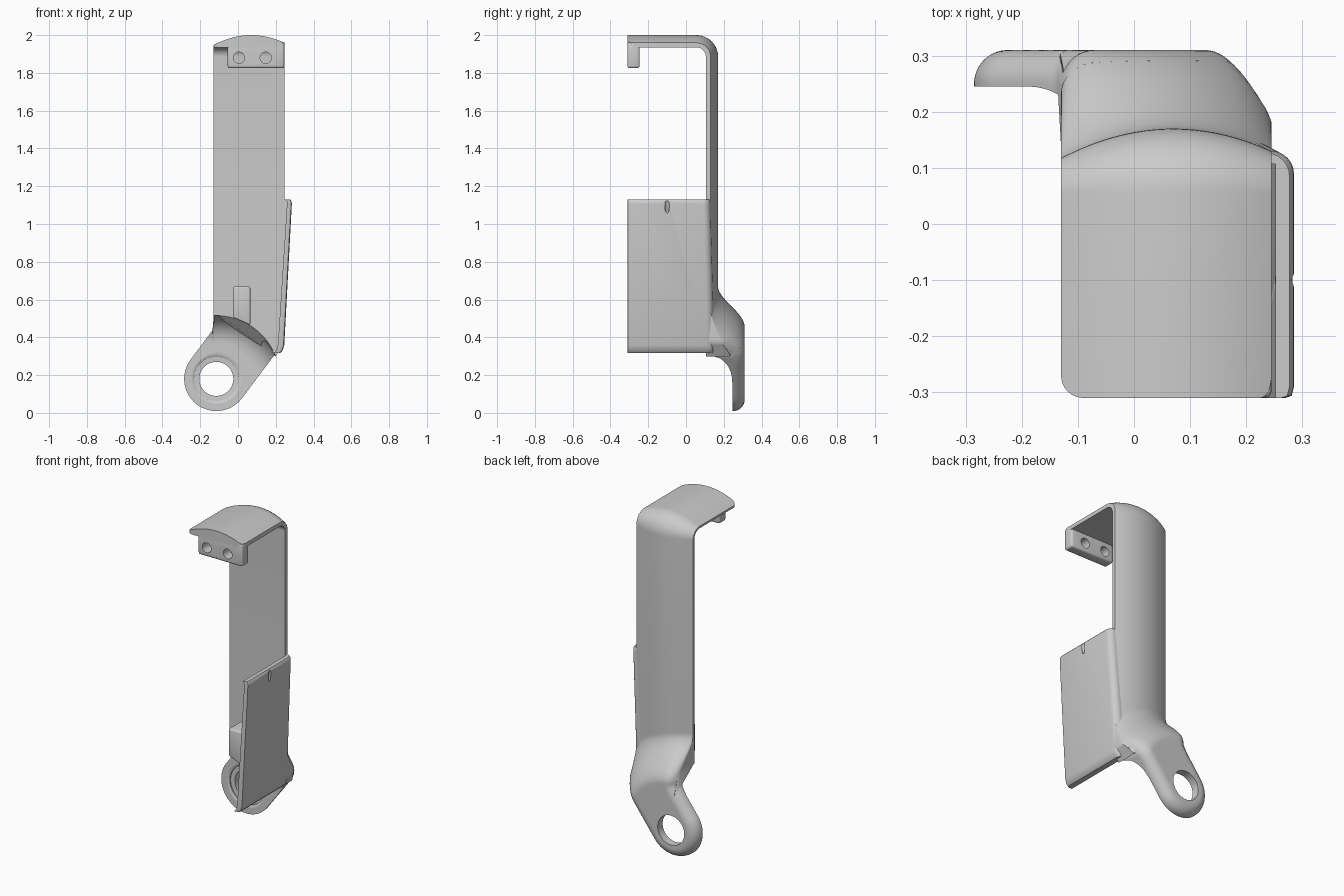
import bpy, bmesh, math
from mathutils import Vector, Matrix

if "Cube" in bpy.data.objects:
    bpy.data.objects.remove(bpy.data.objects["Cube"])

grey = bpy.data.materials.new("plain_grey")
grey.use_nodes = True
COLOUR = (0.6, 0.6, 0.6, 1)
grey.diffuse_color = COLOUR
grey.node_tree.nodes["Principled BSDF"].inputs["Base Color"].default_value = COLOUR

HX, HZ, FOOT_R, EYE_R = -0.115, 0.18, 0.17, 0.09   # eye of the foot
ARC_R = 0.335                            # where the plate meets the foot
LEFT, RIGHT = -0.13, 0.245               # plate edges
FACE_Y, ARM_Z, BEND = 0.105, 1.935, 0.05  # inner faces and bend radius


def finish(name, bm):
    if bm.calc_volume(signed=True) < 0:
        bmesh.ops.reverse_faces(bm, faces=bm.faces[:])
    mesh = bpy.data.meshes.new(name)
    bm.to_mesh(mesh)
    bm.free()
    obj = bpy.data.objects.new(name, mesh)
    bpy.context.collection.objects.link(obj)
    mesh.materials.append(grey)
    return obj


def activate(obj):
    bpy.ops.object.select_all(action='DESELECT')
    obj.select_set(True)
    bpy.context.view_layer.objects.active = obj


def loft(name, rings, closed=False):
    """Skin closed rings of equal length; cap the ends or join them in a loop."""
    bm = bmesh.new()
    rows = [[bm.verts.new(p) for p in ring] for ring in rings]
    n = len(rows[0])
    for a, b in zip(rows, rows[1:] + (rows[:1] if closed else [])):
        for i in range(n):
            j = (i + 1) % n
            bm.faces.new((a[i], a[j], b[j], b[i]))
    if not closed:
        bm.faces.new(rows[0][::-1])
        bm.faces.new(rows[-1])
    return finish(name, bm)


def box(name, lo, hi, bevel):
    bm = bmesh.new()
    bmesh.ops.create_cube(bm, size=1)
    for v in bm.verts:
        v.co = Vector([(lo[k] + hi[k]) / 2 + v.co[k] * (hi[k] - lo[k]) for k in range(3)])
    bmesh.ops.bevel(bm, geom=bm.edges[:], offset=bevel, segments=3, profile=0.5, affect='EDGES')
    return finish(name, bm)


def drill(obj, centre, axis, radius, length):
    bm = bmesh.new()
    turn = Vector((0, 0, 1)).rotation_difference(Vector(axis)).to_matrix().to_4x4()
    bmesh.ops.create_cone(bm, cap_ends=True, segments=32, radius1=radius, radius2=radius,
                          depth=length, matrix=Matrix.Translation(centre) @ turn)
    cutter = finish("drill", bm)
    activate(obj)
    mod = obj.modifiers.new("cut", 'BOOLEAN')
    mod.operation, mod.solver, mod.object = 'DIFFERENCE', 'EXACT', cutter
    bpy.ops.object.modifier_apply(modifier=mod.name)
    bpy.data.objects.remove(cutter)


def edge_distance(x, z):
    """Distance inwards from the outline of plate and slanting foot."""
    dx, dz = x - HX, z - HZ
    if 0.6 * dx + 0.8 * dz < 0:
        return FOOT_R - math.hypot(dx, dz)
    side = 0.8 * dx - 0.6 * dz
    return min(max(side + FOOT_R, x - LEFT), FOOT_R - side, RIGHT - x)


def crown(x):
    return max(0.065 - (x - 0.07) ** 2 / 0.76, 0.012)


def thickness(x, z):
    u = (0.52 - math.hypot(x - HX, z - HZ)) / 0.24
    u = min(max(u, 0), 1)
    w = u * u * (3 - 2 * u)
    gap = min(max(0.06 - edge_distance(x, z), 0), 0.06)
    foot = 0.145 + math.sqrt(0.06 ** 2 - gap ** 2)
    return crown(x) * (1 - w) + foot * w


# Plate, top bend and arm: one crowned section swept from the foot arc upwards
COLS = 32
spread = [(1 - math.cos(math.pi * i / COLS)) / 2 for i in range(COLS + 1)]
rings = []
START, END = math.radians(92.6), math.radians(20.6)
ROWS, PLATE_Z = 50, 0.9
for k in range(ROWS + 1):
    f = k / ROWS
    pts = []
    for s in spread:
        a = START + (END - START) * s
        x0, z0 = HX + ARC_R * math.cos(a), HZ + ARC_R * math.sin(a)
        x1 = LEFT + (RIGHT - LEFT) * s
        pts.append((x0 + (x1 - x0) * min(1, f * 8), z0 + (PLATE_Z - z0) * f))
    rings.append([(x, FACE_Y, z) for x, z in pts]
                 + [(x, FACE_Y + thickness(x, z), z) for x, z in reversed(pts)])


def section(left, right, y, z, ny, nz):
    xs = [left + (right - left) * s for s in spread]
    return [(x, y, z) for x in xs] + [(x, y + ny * crown(x), z + nz * crown(x))
                                      for x in reversed(xs)]


for i in range(13):
    a = math.pi / 2 * i / 12
    c, s = math.cos(a), math.sin(a)
    rings.append(section(LEFT, RIGHT, FACE_Y - BEND + BEND * c, ARM_Z - BEND + BEND * s, c, s))
for i in range(9):                       # rounded front corners of the arm
    a = math.pi / 2 * i / 8
    inset = 1 - math.cos(a)
    rings.append(section(LEFT + 0.04 * inset, RIGHT - 0.02 * inset,
                         -0.27 - 0.04 * math.sin(a), ARM_Z, 0, 1))
plate = loft("curved_plate", rings)


# Foot: radial sections around the eye, hollowed in front, rounded at the back
def reach(c, s):
    lo, hi = EYE_R, ARC_R
    if edge_distance(HX + hi * c, HZ + hi * s) > 0:
        return hi
    for _ in range(30):
        mid = (lo + hi) / 2
        if edge_distance(HX + mid * c, HZ + mid * s) > 0:
            lo = mid
        else:
            hi = mid
    return lo


def front_y(r):
    return FACE_Y + math.sqrt(max(0.14 ** 2 - max(r - 0.195, 0) ** 2, 0))


SEG, STEPS = 160, 22
rings = []
for k in range(SEG):
    t = 2 * math.pi * k / SEG
    c, s = math.cos(t), math.sin(t)
    far = reach(c, s)
    ease = [math.sin(math.pi / 2 * i / STEPS) for i in range(STEPS + 1)]
    ring = [(EYE_R, 0.262), (0.117, 0.26), (0.117, 0.252)]
    ring += [(0.13 + (far - 0.13) * e, front_y(0.13 + (far - 0.13) * e)) for e in ease]
    for e in reversed(ease):
        r = EYE_R + (far - EYE_R) * e
        ring.append((r, FACE_Y + thickness(HX + r * c, HZ + r * s)))
    rings.append([(HX + r * c, y, HZ + r * s) for r, y in ring])
foot = loft("foot_with_eye", rings, closed=True)

# Small stop block on the inner face, its underside following the foot arc
block = box("stop_block", (-0.025, -0.06, 0.45), (0.065, 0.125, 0.67), 0.01)
for v in block.data.vertices:
    if v.co.z < 0.5:
        v.co.z += HZ + math.sqrt(ARC_R ** 2 - (v.co.x - HX) ** 2) - 0.45

# Front lip with two holes
lip = box("front_lip", (-0.055, -0.31, 1.825), (RIGHT, -0.245, 1.962), 0.012)
for x in (0.005, 0.147):
    drill(lip, (x, -0.28, 1.88), (0, 1, 0), 0.03, 0.2)


# Leaning side panel with a rounded return that meets the plate
def panel_ring(x, z, back):
    wall = 0.034 - 0.011 * (z - 0.32)
    outline = [(-wall, -0.31), (-0.015, -0.31), (-0.004, -0.306), (0, -0.29)]
    for i in range(7):
        a = math.pi / 2 * i / 6
        outline.append((0.04 * math.cos(a) - 0.04, back - 0.04 + 0.04 * math.sin(a)))
    outline += [(-0.048, back), (-0.048, FACE_Y + 0.002), (-wall, FACE_Y + 0.002)]
    return [(x + px, py, z) for px, py in outline]


panel = loft("side_panel", [panel_ring(*p) for p in (
    (0.224, 0.318, 0.152), (0.237, 0.332, 0.152), (0.245, 0.36, 0.151),
    (0.285, 1.105, 0.13), (0.284, 1.12, 0.128), (0.277, 1.13, 0.126))])
drill(panel, (0.282, -0.1, 1.09), (0.35, 0, 0.94), 0.012, 0.4)

for part in (plate, foot, block, lip, panel):
    activate(part)
    bpy.ops.object.shade_smooth_by_angle(angle=math.radians(35))
